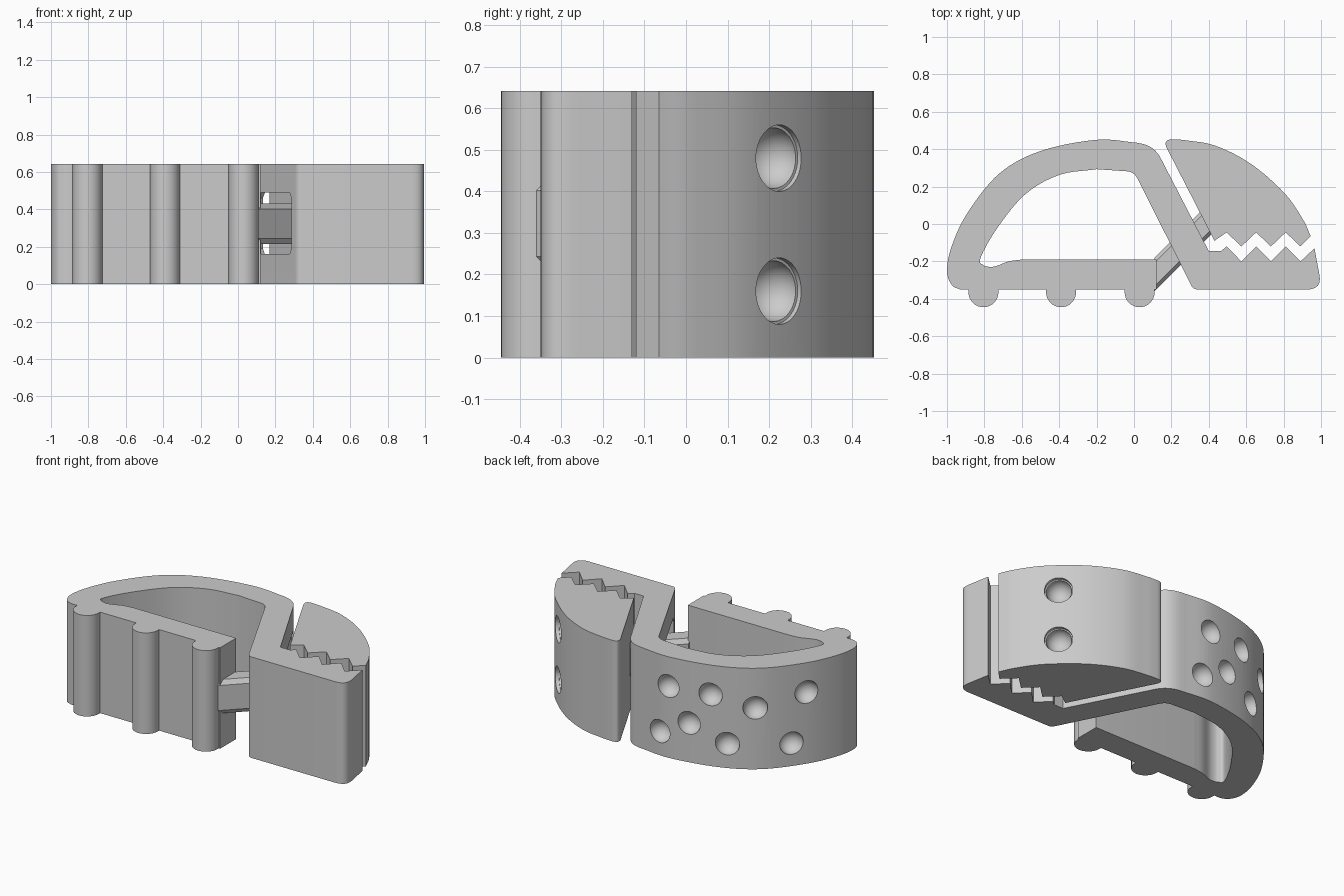
import bpy, bmesh, math
from mathutils import Vector

if "Cube" in bpy.data.objects:
    bpy.data.objects.remove(bpy.data.objects["Cube"])

HEIGHT = 0.642
grey = bpy.data.materials.new("plain grey")
grey.use_nodes = True
grey.diffuse_color = (0.6, 0.6, 0.6, 1)
grey.node_tree.nodes["Principled BSDF"].inputs["Base Color"].default_value = (0.6, 0.6, 0.6, 1)


def spline(points, steps=8):
    """Smooth curve through the points."""
    p = [Vector(q) for q in points]
    p = [2 * p[0] - p[1]] + p + [2 * p[-1] - p[-2]]
    out = []
    for a, b, c, d in zip(p, p[1:], p[2:], p[3:]):
        for i in range(steps):
            t = i / steps
            out.append(0.5 * (2 * b + (c - a) * t + (2 * a - 5 * b + 4 * c - d) * t * t
                              + (3 * b - a - 3 * c + d) * t ** 3))
    return out + [p[-2]]


def fillet(before, corner, after, size, steps=8):
    """Rounded corner."""
    c = Vector(corner)
    a = c + (Vector(before) - c).normalized() * size
    b = c + (Vector(after) - c).normalized() * size
    return [a * (1 - t) ** 2 + 2 * c * t * (1 - t) + b * t * t
            for t in (i / steps for i in range(steps + 1))]


def sweep(name, verts, offset):
    """Closed outline extruded along an offset."""
    bm = bmesh.new()
    face = bm.faces.new([bm.verts.new(v) for v in verts])
    new = bmesh.ops.extrude_face_region(bm, geom=[face])["geom"]
    bmesh.ops.translate(bm, vec=offset, verts=[g for g in new if isinstance(g, bmesh.types.BMVert)])
    bmesh.ops.recalc_face_normals(bm, faces=bm.faces)
    return finish(name, bm)


def finish(name, bm):
    mesh = bpy.data.meshes.new(name)
    bm.to_mesh(mesh)
    bm.free()
    mesh.materials.append(grey)
    ob = bpy.data.objects.new(name, mesh)
    bpy.context.collection.objects.link(ob)
    return ob


def slab(name, outline):
    return sweep(name, [(p[0], p[1], 0) for p in outline], (0, 0, HEIGHT))


def slanted_bar(name, x, length, y0, y1, z0, z1, c):
    """Bar with chamfered edges running diagonally."""
    ring = [(y0 + c, z0), (y1 - c, z0), (y1, z0 + c), (y1, z1 - c),
            (y1 - c, z1), (y0 + c, z1), (y0, z1 - c), (y0, z0 + c)]
    return sweep(name, [(x, y, z) for y, z in ring], (length, length, 0))


def ball(name, centre, radius):
    bm = bmesh.new()
    bmesh.ops.create_uvsphere(bm, u_segments=32, v_segments=16, radius=radius)
    bmesh.ops.translate(bm, vec=centre, verts=bm.verts)
    return finish(name, bm)


def cut(ob, cutter):
    cutter.hide_render = True
    mod = ob.modifiers.new("cut", "BOOLEAN")
    mod.operation, mod.solver, mod.object = "DIFFERENCE", "EXACT", cutter
    bpy.context.view_layer.objects.active = ob
    bpy.ops.object.modifier_apply(modifier=mod.name)
    bpy.data.objects.remove(cutter)


def zigzag(low, high, first_high, count):
    return [(0.495 + 0.079 * i, high if (i % 2 == 0) == first_high else low) for i in range(count)]


# Body: arched band, ribbed foot, sloping wall and lower jaw in one outline
BASE = -0.35
body_line = [Vector((0.12, -0.19)), Vector((0.12, BASE))]
for x in (0.03, -0.39, -0.805):
    body_line += [(x + 0.08, BASE)]
    body_line += [(x + 0.08 * math.cos(a), -0.365 - 0.08 * math.sin(a))
                  for a in (math.pi * i / 16 for i in range(17))]
    body_line += [(x - 0.08, BASE)]
body_line += spline([(-0.93, BASE), (-0.975, -0.325), (-1, -0.25), (-0.975, -0.12), (-0.89, 0.06),
                     (-0.72, 0.27), (-0.5, 0.39), (-0.2, 0.45), (0.02, 0.434)])
body_line += fillet((0.02, 0.434), (0.11, 0.415), (0.40, -0.145), 0.07)
body_line += [(0.40, -0.145), (0.465, -0.145)]
body_line += zigzag(-0.2, -0.12, True, 6) + [(0.965, -0.13)]
body_line += fillet((0.965, -0.13), (1.006, BASE), (0.5, BASE), 0.08)
body_line += fillet((0.5, BASE), (0.317, BASE), (0.01, 0.26), 0.025)
body_line += fillet((0.3, -0.32), (0.0, 0.28), (-0.2, 0.29), 0.04)
body_line += spline([(-0.2, 0.293), (-0.4, 0.262), (-0.58, 0.16), (-0.73, -0.02), (-0.82, -0.18),
                     (-0.805, -0.22), (-0.75, -0.228), (-0.67, -0.2), (-0.6, -0.19)])
body = slab("clip_body", body_line)

# Window through the sloping wall
cut(body, slanted_bar("window_cutter", 0.124, 0.276, -0.45, 0.36, 0.16, 0.49, 0.03))

# Round dimples over the arched back
for x, y, z in ((-0.19, 0.45, 0.455), (-0.455, 0.405, 0.455), (-0.69, 0.29, 0.39), (-0.89, 0.06, 0.455),
                (-0.13, 0.45, 0.153), (-0.325, 0.437, 0.25), (-0.55, 0.37, 0.155), (-0.83, 0.13, 0.145)):
    cut(body, ball("dimple_cutter", (x, y, z), 0.072))

# Upper jaw
jaw_line = [(0.43, -0.09)] + zigzag(-0.12, -0.045, True, 6) + [(0.945, -0.065)]
jaw_line += spline([(0.945, -0.065), (0.9, 0.03), (0.8, 0.17), (0.62, 0.325), (0.43, 0.42), (0.26, 0.45)])
jaw_line += fillet((0.26, 0.45), (0.15, 0.455), (0.43, -0.09), 0.06)
jaw_line = [p for i, p in enumerate(jaw_line) if i == 0 or (Vector(p) - Vector(jaw_line[i - 1])).length > 1e-4]
jaw = slab("upper_jaw", jaw_line)

# Stepped round sockets in the jaw
out = Vector((0.72, 0.69, 0))
for z in (0.16, 0.48):
    spot = Vector((0.745, 0.225, z))
    bm = bmesh.new()
    bmesh.ops.create_cone(bm, cap_ends=True, segments=40, radius1=0.08, radius2=0.08, depth=0.1)
    turn = out.to_track_quat("Z", "Y").to_matrix()
    bmesh.ops.rotate(bm, matrix=turn, verts=bm.verts)
    bmesh.ops.translate(bm, vec=spot + out * 0.03, verts=bm.verts)
    cut(jaw, finish("socket_rim_cutter", bm))
    cut(jaw, ball("socket_cutter", spot - out * 0.02, 0.073))

# Diagonal hinge arm joining foot and jaw
arm = slanted_bar("hinge_arm", 0.11, 0.39, -0.36, -0.18, 0.215, 0.43, 0.028)

for ob in (body, jaw, arm):
    bpy.ops.object.select_all(action="DESELECT")
    ob.select_set(True)
    bpy.context.view_layer.objects.active = ob
    bpy.ops.object.shade_smooth_by_angle(angle=math.radians(30))
